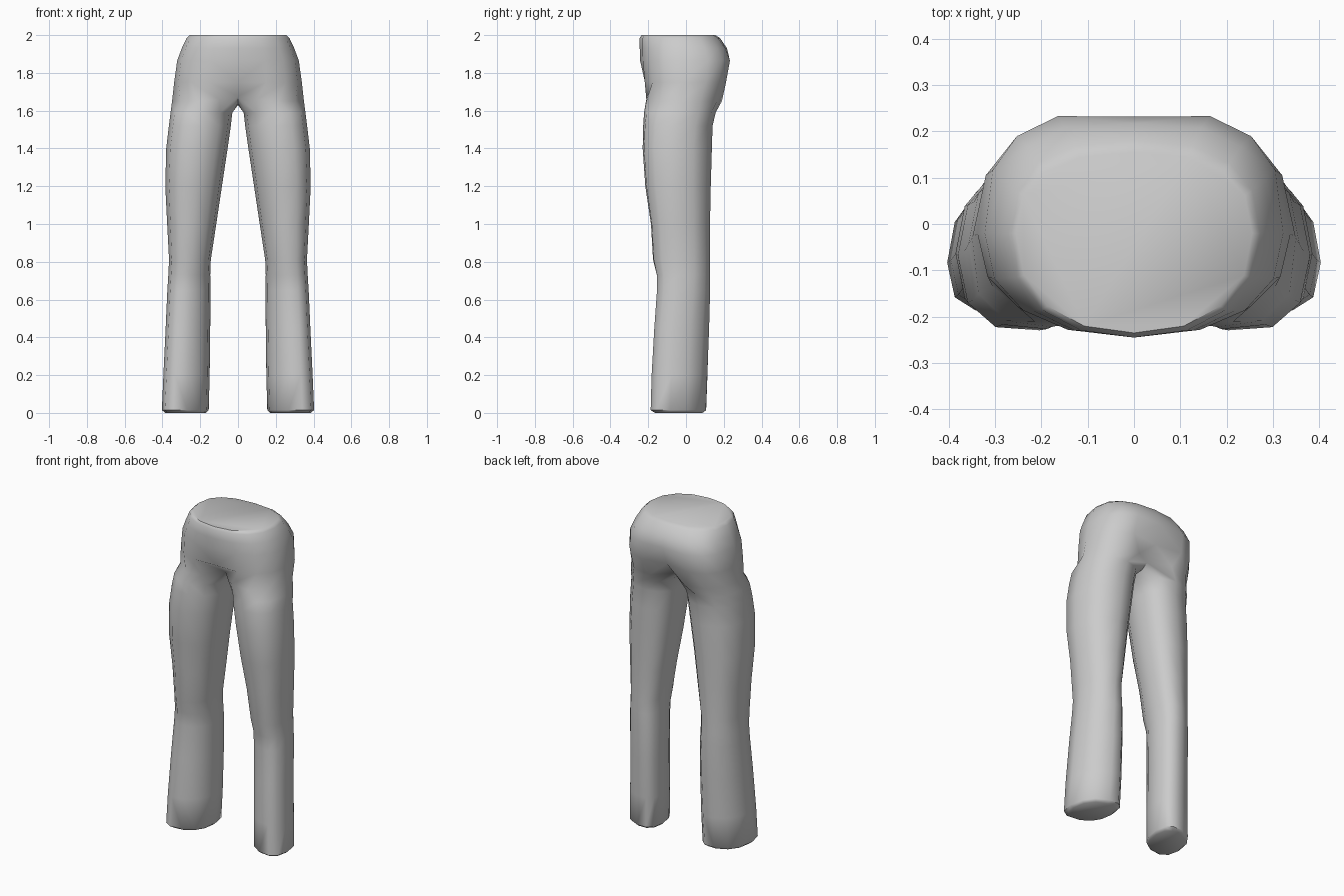
import bpy, bmesh, math

if "Cube" in bpy.data.objects:
    bpy.data.objects.remove(bpy.data.objects["Cube"])

OUT, IN = 9, 3          # points on the outer side and the inner side of each leg ring


def power(v, e):
    return math.copysign(abs(v) ** e, v)


def leg_ring(z, xi, xo, yf, yb, skew):
    """Closed rounded ring; first point is front inner, then around the outside."""
    cx, rx, cy, ry = (xi + xo) / 2, (xo - xi) / 2, (yf + yb) / 2, (yb - yf) / 2
    angles = [-125 + 31.25 * k for k in range(OUT)] + [152.5, 180, 207.5]
    ring = []
    for a in angles:
        c, s = math.cos(math.radians(a)), math.sin(math.radians(a))
        ring.append((cx + rx * power(c, .9), cy + ry * power(s, .85) - skew * c, z))
    return ring


def torso_ring(z, x, yf, yb, cy, ef, eb, cleft_f=0, cleft_b=0):
    """Half ring from the front centre round the side to the back centre."""
    ring = []
    for k in range(OUT):
        a = math.radians(-90 + 22.5 * k)
        c, s = max(math.cos(a), 0), math.sin(a)
        r, e = (cy - yf, ef) if s < 0 else (yb - cy, eb)
        px = 0 if k in (0, OUT - 1) else x * power(c, e)
        py = cy + r * power(s, e)
        if k == 0:
            py += cleft_f
        if k == OUT - 1:
            py -= cleft_b
        ring.append((px, py, z))
    return ring


# leg: height, inner x, outer x, front y, back y, skew
legs = [
    (0.00, .170, .385, -.160, .085, .035),
    (0.015, .155, .403, -.180, .103, .045),
    (0.20, .150, .395, -.175, .110, .045),
    (0.45, .147, .383, -.163, .120, .040),
    (0.65, .145, .374, -.153, .126, .030),
    (0.73, .147, .369, -.156, .126, .025),
    (0.81, .144, .365, -.176, .126, .020),
    (1.00, .115, .375, -.187, .126, .020),
    (1.20, .085, .385, -.217, .130, .020),
    (1.40, .055, .380, -.231, .136, .020),
    (1.52, .038, .366, -.228, .140, .015),
    (1.59, .030, .357, -.223, .157, .010),
]
rings = [leg_ring(*r) for r in legs]

# crotch ring joins the leg to the centre line
crotch = [(0, -.125, 1.675), (.10, -.210, 1.66), (.215, -.210, 1.65),
          (.305, -.135, 1.65), (.349, -.030, 1.65), (.325, .075, 1.65),
          (.245, .165, 1.65), (.12, .190, 1.65), (0, .115, 1.665),
          (0, .07, 1.638), (0, 0, 1.63), (0, -.07, 1.638)]
rings.append(crotch)

# hips and waist
torso = [
    (1.75, .338, -.232, .225, -.02, .85, .70, .015, .035),
    (1.865, .322, -.243, .247, -.02, .85, .70, 0, .015),
    (1.93, .298, -.245, .222, -.02, .88, .75, 0, .005),
    (1.985, .272, -.245, .180, -.02, .90, .80),
    (2.00, .255, -.235, .155, -.02, .90, .80),
]
rings += [torso_ring(*t) for t in torso]

bm = bmesh.new()
loops = [[bm.verts.new(p) for p in ring] for ring in rings]
for low, high in zip(loops, loops[1:]):
    closed = len(high) == OUT + IN
    for k in range(OUT + IN if closed else OUT - 1):
        j = (k + 1) % len(low)
        bm.faces.new((low[k], low[j], high[j], high[k]))
bm.faces.new(loops[0][::-1])        # cuff bottom
bm.faces.new(loops[-1])             # waist top

# mirror to the other leg and weld along the centre
geom = bm.verts[:] + bm.edges[:] + bm.faces[:]
bmesh.ops.mirror(bm, geom=geom, axis='X', merge_dist=0.0005)
bmesh.ops.remove_doubles(bm, verts=bm.verts[:], dist=0.0005)
top_edge = [e for e in bm.edges if all(abs(v.co.x) < .0005 and v.co.z > 1.999 for v in e.verts)]
bmesh.ops.dissolve_edges(bm, edges=top_edge, use_verts=False)
bmesh.ops.recalc_face_normals(bm, faces=bm.faces[:])

mesh = bpy.data.meshes.new("trousers")
bm.to_mesh(mesh)
bm.free()
trousers = bpy.data.objects.new("trousers", mesh)
bpy.context.collection.objects.link(trousers)

cloth = bpy.data.materials.new("grey cloth")
cloth.diffuse_color = (.6, .6, .6, 1)
cloth.use_nodes = True
cloth.node_tree.nodes["Principled BSDF"].inputs["Base Color"].default_value = cloth.diffuse_color
mesh.materials.append(cloth)

bpy.context.view_layer.objects.active = trousers
trousers.select_set(True)
bpy.ops.object.shade_smooth_by_angle(angle=math.radians(50))
